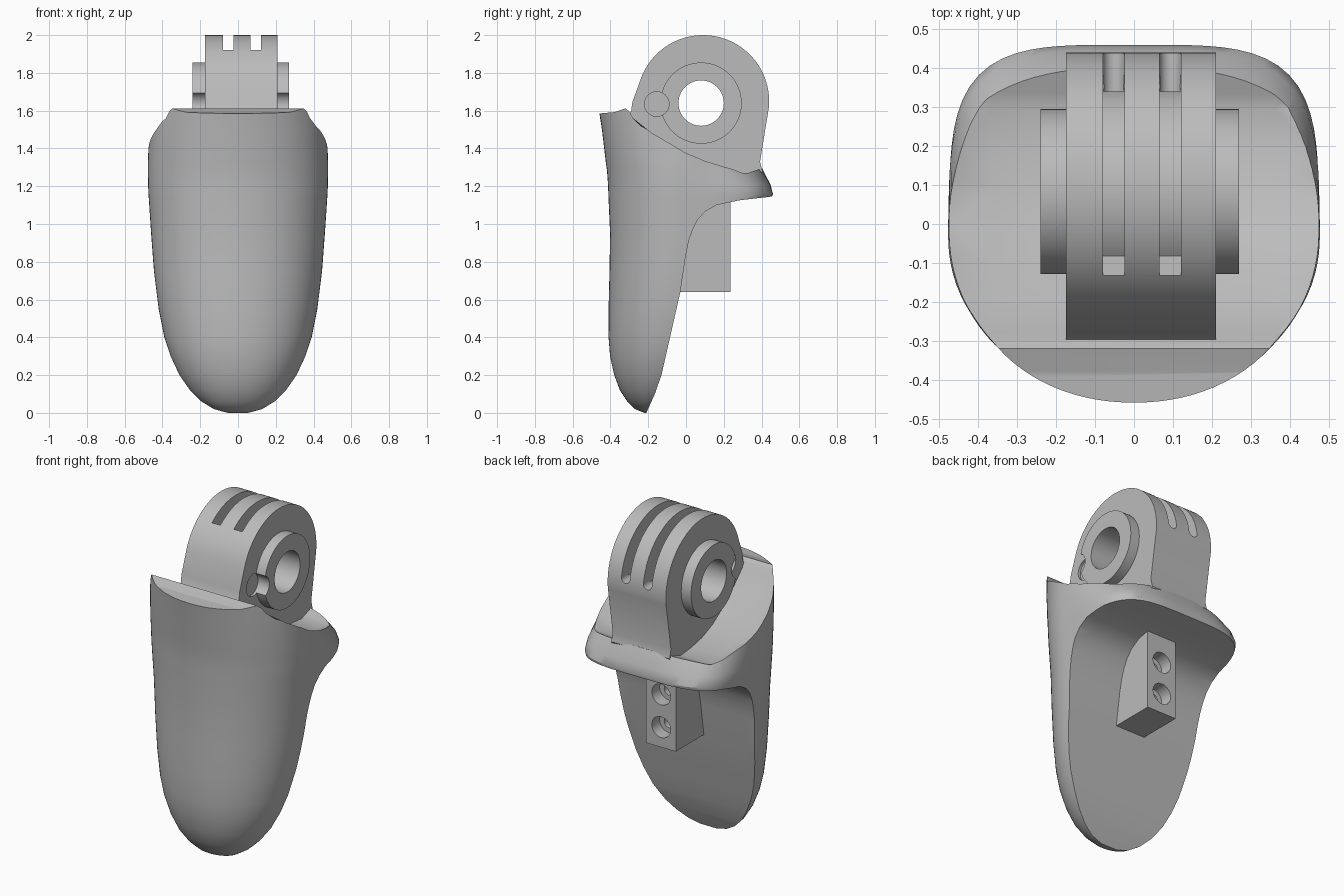
import bpy, bmesh
from math import sin, cos, pi, radians

cube = bpy.data.objects.get("Cube")
if cube:
    bpy.data.objects.remove(cube, do_unlink=True)

grey = bpy.data.materials.new("plain grey")
grey.use_nodes = True
COLOUR = (0.5, 0.5, 0.5, 1)
grey.diffuse_color = COLOUR
for node in grey.node_tree.nodes:
    if node.type == 'BSDF_PRINCIPLED':
        node.inputs["Base Color"].default_value = COLOUR


def loft(name, rings):
    """Skin a list of equal-length point rings and cap both ends."""
    bm = bmesh.new()
    loops = [[bm.verts.new(p) for p in ring] for ring in rings]
    n = len(loops[0])
    for a, b in zip(loops, loops[1:]):
        for i in range(n):
            j = (i + 1) % n
            bm.faces.new((a[i], a[j], b[j], b[i]))
    bm.faces.new(loops[0])
    bm.faces.new(loops[-1])
    bmesh.ops.recalc_face_normals(bm, faces=bm.faces)
    mesh = bpy.data.meshes.new(name)
    bm.to_mesh(mesh)
    bm.free()
    mesh.materials.append(grey)
    ob = bpy.data.objects.new(name, mesh)
    bpy.context.collection.objects.link(ob)
    return ob


def prism(name, profile, x0, x1):
    """Extrude a side profile of (y, z) points along x."""
    return loft(name, [[(x, y, z) for y, z in profile] for x in (x0, x1)])


def arc(cy, cz, r, start, end, n):
    angles = [radians(start + (end - start) * i / n) for i in range(n + 1)]
    return [(cy + r * cos(a), cz + r * sin(a)) for a in angles]


def rod(name, cy, cz, r, x0, x1, n=64):
    return prism(name, arc(cy, cz, r, 0, 360, n)[:-1], x0, x1)


def rod_y(name, x, z, r, y0, y1, n=32):
    ring = [(x + r * cos(2 * pi * i / n), z + r * sin(2 * pi * i / n)) for i in range(n)]
    return loft(name, [[(px, y, pz) for px, pz in ring] for y in (y0, y1)])


def boolean(ob, cutter, mode='DIFFERENCE'):
    """Apply a boolean and discard the cutter."""
    cutter.hide_render = True
    mod = ob.modifiers.new("cut", 'BOOLEAN')
    mod.operation, mod.object, mod.solver = mode, cutter, 'EXACT'
    bpy.context.view_layer.objects.active = ob
    bpy.ops.object.modifier_apply(modifier=mod.name)
    bpy.data.objects.remove(cutter, do_unlink=True)


def smooth(ob, angle=32):
    bpy.ops.object.select_all(action='DESELECT')
    ob.select_set(True)
    bpy.context.view_layer.objects.active = ob
    bpy.ops.object.shade_smooth_by_angle(angle=radians(angle))


def section(z, w, front, mid, back, power, n=96):
    """Horizontal slice: rounded front half, squarer back half."""
    ring = []
    for i in range(n):
        c, s = cos(2 * pi * i / n), sin(2 * pi * i / n)
        p, depth = (power, back - mid) if s > 0 else (2.1, mid - front)
        scale = (abs(c) ** p + abs(s) ** p) ** (-1 / p)
        ring.append((w * c * scale, mid + depth * s * scale, z))
    return ring


# Shell: height, half width, front, widest y, back, squareness of back
rows = [
    (0, .06, -.22, -.2, .45, 4), (.02, .13, -.27, -.18, .45, 4),
    (.06, .195, -.31, -.16, .45, 4), (.12, .255, -.35, -.14, .45, 4),
    (.2, .31, -.38, -.12, .45, 4), (.3, .357, -.402, -.1, .45, 4),
    (.4, .39, -.41, -.08, .45, 4), (.55, .42, -.41, -.06, .45, 4),
    (.75, .445, -.405, -.04, .45, 4), (.95, .46, -.402, -.03, .45, 4),
    (1.13, .472, -.41, -.03, .452, 4), (1.16, .474, -.411, -.03, .46, 4),
    (1.21, .476, -.413, -.03, .447, 3.6), (1.28, .477, -.418, -.03, .41, 2.8),
    (1.33, .477, -.425, -.03, .385, 2.5), (1.5, .47, -.445, -.03, .37, 2.5),
    (1.64, .45, -.467, -.03, .37, 2.5),
]
shell = loft("curved_shell", [section(*r) for r in rows])

# Side outline: curved back, then the saddle and front lip on top
back_curve = [
    (-.7, -.1), (-.25, -.1), (-.21, 0), (-.165, .1), (-.13, .2), (-.08, .42), (-.03, .64),
    (0, .84), (.015, .91), (.035, .97), (.06, 1.02), (.1, 1.065), (.16, 1.1),
    (.28, 1.125), (.46, 1.146), (.7, 1.16), (.7, 1.31),
]
# Saddle points carry the extra depth of the trough between the sloping sides
saddle = [
    (.4, 1.295, 0), (.3, 1.29, .03), (.2, 1.315, .045), (.1, 1.335, .045),
    (0, 1.375, .045), (-.1, 1.435, .04), (-.2, 1.505, .025), (-.28, 1.56, 0),
]
front_lip = [(-.3, 1.595), (-.32, 1.612), (-.38, 1.592), (-.46, 1.585), (-.7, 1.57)]


def outline(x, depth):
    sunk = [(y, z - depth * drop) for y, z, drop in saddle]
    return [(x, y, z) for y, z in back_curve + sunk + front_lip]


boolean(shell, loft("side_cutter", [
    outline(-1, 0), outline(-.47, 0), outline(-.36, 1),
    outline(.36, 1), outline(.47, 0), outline(1, 0)]), 'INTERSECT')
smooth(shell)

# Hinge barrel with a leaning front and its foot sunk into the saddle
CY, CZ = .08, 1.64
barrel = prism("hinge_barrel", arc(.09, 1.65, .35, -6, 160, 64) + [
    (-.284, 1.645), (-.29, 1.6), (-.31, 1.57), (-.27, 1.45), (-.1, 1.28), (.37, 1.2),
    (.405, 1.28), (.392, 1.33)],
    -.175, .21)
boss = rod("side_bosses", CY, CZ, .215, -.24, .27)

# Two grooves wrapping over the barrel, each with a round lower end
for x in (-.052, .093):
    groove = arc(CY, CZ, .5, 127, 10, 40) + arc(CY, CZ, .27, 10, 127, 40)
    boolean(barrel, prism("groove_cutter", groove, x - .028, x + .028))
    boolean(barrel, rod_y("groove_end_cutter", x, 1.7, .0279, .34, .6))

# Pin hole and round side notches
for ob in (barrel, boss):
    boolean(ob, rod("pin_hole_cutter", CY, CZ, .12, -.5, .5))
    for x0, x1 in ((-.4, -.16), (.195, .4)):
        boolean(ob, rod("notch_cutter", -.155, 1.635, .065, x0, x1, 32))
    smooth(ob)

# Mounting block with two counterbored screw holes
block = prism("mounting_block", [(-.15, .64), (.235, .64), (.235, 1.16), (-.15, 1.16)], -.097, .1)
for z in (.76, .955):
    boolean(block, rod_y("counterbore_cutter", 0, z, .062, .16, .4))
    boolean(block, rod_y("screw_hole_cutter", 0, z, .032, .03, .4))
smooth(block)
